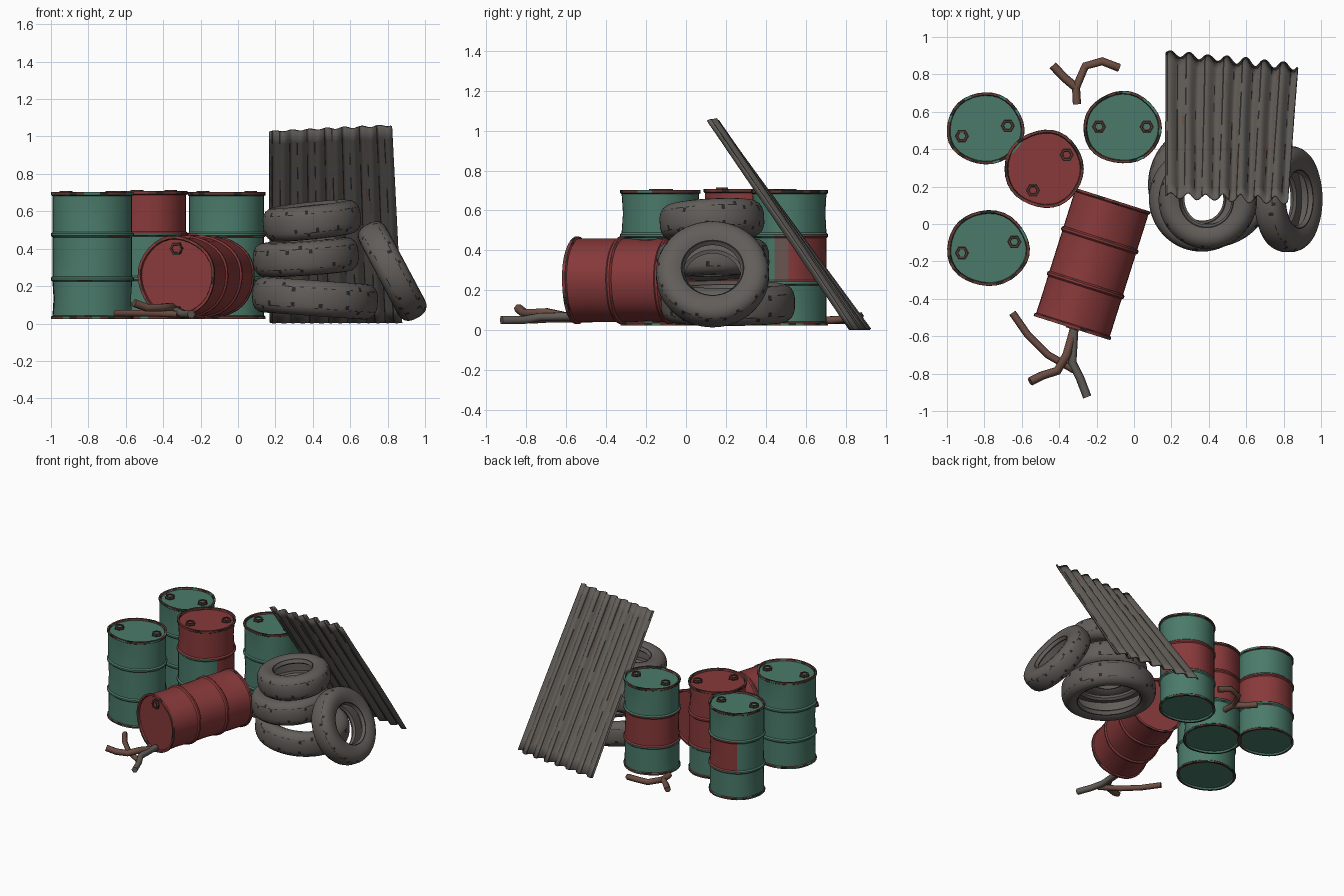
import bpy, bmesh, math, random
from mathutils import Matrix, Vector

if "Cube" in bpy.data.objects:
    bpy.data.objects.remove(bpy.data.objects["Cube"])

random.seed(4)


def material(name, rgb):
    m = bpy.data.materials.new(name)
    lin = [((c / 255 + 0.055) / 1.055) ** 2.4 for c in rgb]
    m.diffuse_color = (*lin, 1)
    m.use_nodes = True
    m.node_tree.nodes["Principled BSDF"].inputs["Base Color"].default_value = m.diffuse_color
    return m


GREEN = material("green paint", (74, 122, 106))
RED = material("red paint", (136, 57, 58))
RUST = material("rusty edge", (94, 58, 51))
DARK = material("dark grime", (44, 40, 38))
WORN = material("worn bare patch", (104, 84, 78))
RUBBER = material("rubber", (98, 93, 89))
METAL = material("sheet metal", (98, 94, 89))
BARK = material("brown bark", (108, 77, 66))
DEADWOOD = material("grey wood", (98, 92, 86))


def finish(bm, name, mats, matrix=None, angle=35):
    bmesh.ops.remove_doubles(bm, verts=bm.verts, dist=1e-5)
    bmesh.ops.recalc_face_normals(bm, faces=bm.faces)
    me = bpy.data.meshes.new(name)
    bm.to_mesh(me)
    bm.free()
    ob = bpy.data.objects.new(name, me)
    bpy.context.collection.objects.link(ob)
    for m in mats:
        me.materials.append(m)
    if matrix:
        ob.matrix_world = matrix
    for o in bpy.context.selected_objects:
        o.select_set(False)
    ob.select_set(True)
    bpy.context.view_layer.objects.active = ob
    bpy.ops.object.shade_smooth_by_angle(angle=math.radians(angle))
    return ob


def lathe(name, profile, seg, mats, paint, matrix, closed=False, warp=None):
    """Spin (radius, z) points; paint(row, angle) gives the material index."""
    bm = bmesh.new()
    rings = []
    for i, (r, z) in enumerate(profile):
        ring = []
        for k in range(seg):
            a = math.tau * k / seg
            q = r * (warp(i, k, a) if warp else 1)
            ring.append(bm.verts.new((q * math.cos(a), q * math.sin(a), z)))
        rings.append(ring)
    n = len(profile)
    for i in range(n if closed else n - 1):
        lo, hi = rings[i], rings[(i + 1) % n]
        for k in range(seg):
            j = (k + 1) % seg
            f = bm.faces.new((lo[k], lo[j], hi[j], hi[k]))
            f.material_index = paint(i, math.tau * (k + 0.5) / seg)
    return finish(bm, name, mats, matrix)


# Drums: rimmed, ribbed and slightly dented
DRUM = [(0, .012), (.186, .012), (.19, 0), (.205, 0), (.205, .012), (.198, .018),
        (.198, .11), (.198, .198), (.207, .206), (.207, .217), (.198, .225),
        (.198, .33), (.198, .432), (.207, .440), (.207, .451), (.198, .459),
        (.198, .555), (.198, .650), (.206, .655), (.206, .67), (.192, .67),
        (.188, .658), (0, .658)]
RIMS = {2, 3, 4, 17, 18, 19, 20}
PAINTS = [GREEN, RED, RUST, DARK, WORN]


def drum(name, matrix, size, lid, rule, bungs, wear=.8):
    p, q = random.uniform(0, 6), random.uniform(0, 6)

    def warp(i, k, a):
        s = 1 + .012 * math.cos(3 * a + p) + .010 * math.cos(5 * a + q)
        if i in (6, 11, 16):
            s -= .035 * max(0, math.sin(2 * a + p + i)) ** 2
        return s

    def paint(i, a):
        if i in RIMS and random.random() < wear:
            return 2 if random.random() < .75 else 3
        if i in (7, 12) and random.random() < .5 * wear:
            return 2
        if i >= 20:
            return lid
        band = 0 if i < 9 else 1 if i < 14 else 2
        return rule(band, math.cos(a), math.sin(a))

    m = matrix @ Matrix.Diagonal((size[0] / .206, size[1] / .206, size[2] / .67, 1))
    lathe(name, DRUM, 32, PAINTS, paint, m, warp=warp)
    # Hexagonal bungs with a dark skirt and a recessed middle
    cap = [(.039, -.002), (.039, .003), (.034, .003), (.034, .018), (.023, .018),
           (.021, .012), (0, .012)]
    for x, y in bungs:
        lathe(name + "_bung", cap, 6, PAINTS,
              lambda i, a: (3, 3, 2, 2, 3, lid)[i],
              matrix @ Matrix.Translation((x, y, .658 * size[2] / .67)))


def back_right_paint(b, x, y):
    if b != 1:
        return 0
    if x > 0 and -.35 < y < 0:
        return 4
    return int(y > (-.35 if x > 0 else -.75))


at = Matrix.Translation
drum("drum_back_left", at((-.795, .51, .024)), (.207, .192, .678), 0,
     lambda b, x, y: int(b == 1 and x + y > .4), [(-.125, -.04), (.12, .015)])
drum("drum_middle", at((-.48, .295, .024)), (.211, .208, .684), 1,
     lambda b, x, y: int(b == 2 or (b == 1 and x + y > .2)), [(.12, .075), (-.06, -.115)])
drum("drum_back_right", at((-.062, .515, .024)), (.209, .193, .678), 0,
     back_right_paint, [(-.125, .005), (.13, .005)])
drum("drum_front_left", at((-.78, -.13, .024)), (.22, .202, .678), 0,
     lambda b, x, y: 0, [(-.14, -.025), (.14, .035)])

# Fallen drum, lid towards the front
back, front = Vector((-.115, .13, .25)), Vector((-.332, -.556, .25))
az = (front - back).normalized()
ay = Vector((0, 0, 1))
ax = ay.cross(az)
lying = Matrix((ax, ay, az)).transposed().to_4x4()
lying.translation = back
drum("drum_fallen", lying, (.215, .219, .72), 1, lambda b, x, y: 1, [(0, .15)], wear=.5)


# Tyres: hollow section, worn tread marks on the shoulders
def tyre(name, loc, rot, R, h, inner):
    ri = R * inner
    half = [(ri, .55), (ri + .012, .82), (ri + .018, .84), (ri + .03, .92),
            ((ri + R) / 2, 1), (R - .04, .95), (R - .018, .78), (R - .008, .6),
            (R - .006, .54), (R, .3)]
    cavity = [(ri + .015, .4), (R - .045, .55)]
    side = [(r, z * h) for r, z in half]
    profile = side + [(r, -z) for r, z in reversed(side)]
    profile += [(r, -z * h) for r, z in cavity] + [(r, z * h) for r, z in reversed(cavity)]
    n = len(half)

    def paint(i, a):
        row = i if i < n else 2 * n - 2 - i
        k = int(a / math.tau * 96)
        if row == 1:
            return 1
        if row == 7:
            return int(random.random() < .4)
        if row == 6 or row == 8:
            return int(k % 7 == (0 if row == 6 else 3) and random.random() < .5)
        return 0

    m = at(loc) @ Matrix.Rotation(math.radians(rot[1]), 4, 'Y') \
        @ Matrix.Rotation(math.radians(rot[0]), 4, 'X')
    lathe(name, profile, 96, [RUBBER, DARK], paint, m, closed=True)


tyre("tyre_bottom", (.412, .21, .135), (0, 4), .336, .095, .64)
tyre("tyre_middle", (.363, .135, .355), (2, -4), .282, .092, .42)
tyre("tyre_top", (.395, .13, .55), (3, -6), .262, .09, .5)
tyre("tyre_leaning", (.825, .133, .28), (0, 62), .283, .082, .5)

# Corrugated sheet leaning over the tyres, its ends cut level
bm = bmesh.new()
WAVES, STEP, ROWS = 7, 14, 16
bl, br = Vector((.17, .912, .004)), Vector((.875, .838, .004))
tl, tr = Vector((.17, .155, 1.025)), Vector((.82, .128, 1.058))
across = Vector((0, 1, .12))
height = [random.uniform(.7, 1.15) for _ in range(WAVES + 1)]
grid = []
for j in range(ROWS + 1):
    v = j / ROWS
    row = []
    for i in range(WAVES * STEP + 1):
        u = i / (WAVES * STEP)
        p = bl.lerp(br, u).lerp(tl.lerp(tr, u), v)
        wave = math.sin(math.tau * WAVES * u + .3 * math.sin(5 * v))
        push = .02 * height[i // STEP] * wave
        row.append(bm.verts.new(p + Vector((0, push, .25 * push * v))))
    grid.append(row)
for j in range(ROWS):
    for i in range(WAVES * STEP):
        f = bm.faces.new((grid[j][i], grid[j][i + 1], grid[j + 1][i + 1], grid[j + 1][i]))
        if (i % STEP == 1 and random.random() < .85) or \
                (i % STEP == 8 and random.random() < .4):
            f.material_index = 1
        elif random.random() < .008:
            f.material_index = 2
sheet = finish(bm, "corrugated_sheet", [METAL, DARK, BARK], angle=40)
solid = sheet.modifiers.new("thickness", 'SOLIDIFY')
solid.thickness = .01
solid.offset = 0


# Broken branches
def branch(name, points, mat, radius=.022):
    cu = bpy.data.curves.new(name, 'CURVE')
    cu.dimensions = '3D'
    cu.bevel_depth = radius
    cu.bevel_resolution = 1
    cu.use_fill_caps = True
    sp = cu.splines.new('POLY')
    sp.points.add(len(points) - 1)
    for pt, co in zip(sp.points, points):
        pt.co = (*co, 1)
    cu.materials.append(mat)
    ob = bpy.data.objects.new(name, cu)
    bpy.context.collection.objects.link(ob)
    for o in bpy.context.selected_objects:
        o.select_set(False)
    ob.select_set(True)
    bpy.context.view_layer.objects.active = ob
    bpy.ops.object.convert(target='MESH')


branch("front_branch_long", [(-.65, -.475, .055), (-.57, -.59, .055), (-.46, -.70, .055),
                             (-.32, -.78, .05)], BARK, .02)
branch("front_branch_raised", [(-.555, -.842, .11), (-.49, -.81, .085), (-.41, -.785, .085),
                               (-.36, -.70, .09), (-.32, -.56, .06)], BARK, .023)
branch("front_branch_grey", [(-.25, -.925, .05), (-.29, -.82, .05), (-.33, -.74, .065),
                             (-.32, -.56, .07)], DEADWOOD, .023)
branch("back_branch_fork", [(-.435, .848, .05), (-.37, .78, .05), (-.31, .73, .05)], BARK, .023)
branch("back_branch_bent", [(-.305, .64, .05), (-.31, .73, .05), (-.26, .845, .06),
                            (-.17, .87, .07), (-.08, .835, .05)], BARK)
